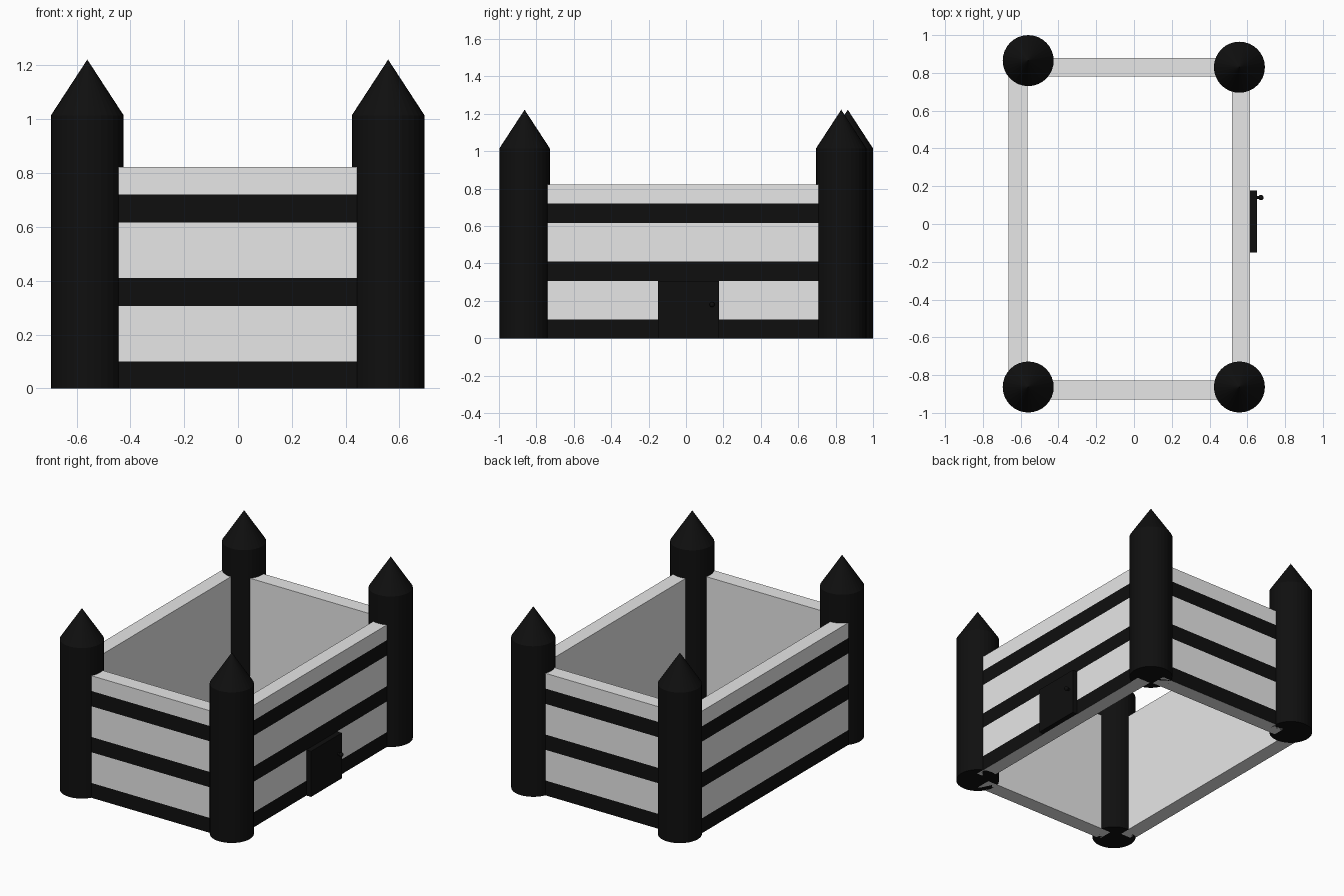
import bpy
import bmesh
from mathutils import Vector, Matrix

if "Cube" in bpy.data.objects:
    bpy.data.objects.remove(bpy.data.objects["Cube"])


def material(name, value):
    m = bpy.data.materials.new(name)
    m.diffuse_color = (value, value, value, 1)
    m.use_nodes = True
    m.node_tree.nodes["Principled BSDF"].inputs["Base Color"].default_value = m.diffuse_color
    return m


GREY = material("light grey", 0.8)
BLACK = material("black", 0.0048)


def finish(name, bm, mats):
    bmesh.ops.recalc_face_normals(bm, faces=bm.faces)
    mesh = bpy.data.meshes.new(name)
    bm.to_mesh(mesh)
    bm.free()
    for m in mats:
        mesh.materials.append(m)
    ob = bpy.data.objects.new(name, mesh)
    bpy.context.collection.objects.link(ob)
    return ob


def box(bm, lo, hi):
    lo, hi = Vector(lo), Vector(hi)
    size = hi - lo
    bmesh.ops.create_cube(
        bm, size=1,
        matrix=Matrix.Translation((lo + hi) / 2) @ Matrix.Diagonal((*size, 1)))


# Walls: cut at the band heights, outward faces painted in black bands
BANDS = [(0.0, 0.10), (0.307, 0.41), (0.617, 0.72)]
WALL_TOP = 0.823


def wall(name, x0, x1, y0, y1, outward):
    bm = bmesh.new()
    box(bm, (x0, y0, 0), (x1, y1, WALL_TOP))
    for z in [z for band in BANDS for z in band if z > 0]:
        bmesh.ops.bisect_plane(bm, geom=bm.verts[:] + bm.edges[:] + bm.faces[:],
                               plane_co=(0, 0, z), plane_no=(0, 0, 1))
    bm.normal_update()
    for f in bm.faces:
        z = f.calc_center_median().z
        if f.normal.dot(Vector(outward)) > 0.9 and any(a < z < b for a, b in BANDS):
            f.material_index = 1
    finish(name, bm, [GREY, BLACK])


wall("left_wall", -0.665, -0.565, -0.80, 0.80, (-1, 0, 0))
wall("right_wall", 0.518, 0.615, -0.80, 0.77, (1, 0, 0))
wall("front_wall", -0.50, 0.50, -0.93, -0.828, (0, -1, 0))
wall("back_wall", -0.50, 0.50, 0.78, 0.88, (0, 1, 0))

# Corner towers: round shaft with a pointed roof
R, SHAFT, PEAK = 0.135, 1.015, 1.222


def tower(name, x, y):
    bm = bmesh.new()
    bmesh.ops.create_cone(bm, cap_ends=True, segments=32, radius1=R, radius2=R,
                          depth=SHAFT, matrix=Matrix.Translation((x, y, SHAFT / 2)))
    top = max(bm.faces, key=lambda f: f.calc_center_median().z)
    peak = bmesh.ops.poke(bm, faces=[top])["verts"][0]
    peak.co.z = PEAK
    finish(name, bm, [BLACK])


tower("front_left_tower", -0.56, -0.863)
tower("front_right_tower", 0.558, -0.863)
tower("back_left_tower", -0.56, 0.865)
tower("back_right_tower", 0.558, 0.83)

# Door on the right wall
bm = bmesh.new()
box(bm, (0.60, -0.15, 0), (0.65, 0.177, 0.307))
finish("door", bm, [BLACK])

# Door knob: short neck and round ball
bm = bmesh.new()
bmesh.ops.create_cone(bm, cap_ends=True, segments=16, radius1=0.008, radius2=0.008,
                      depth=0.03,
                      matrix=Matrix.Translation((0.66, 0.14, 0.18)) @ Matrix.Rotation(1.5708, 4, 'Y'))
bmesh.ops.create_uvsphere(bm, u_segments=16, v_segments=10, radius=0.014,
                          matrix=Matrix.Translation((0.672, 0.14, 0.18)))
finish("door_knob", bm, [BLACK])
